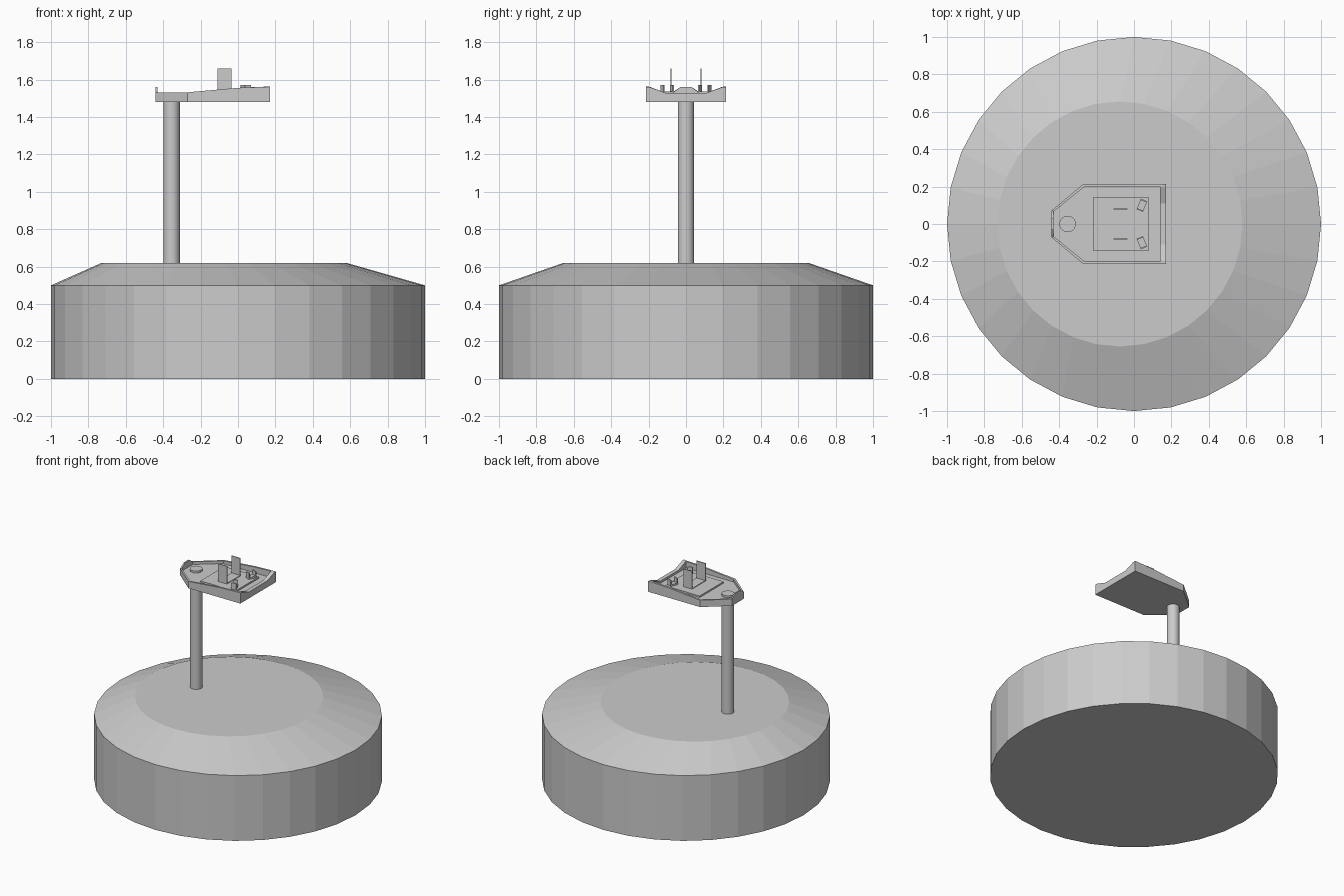
import bpy, bmesh
from math import cos, sin, pi, radians

if "Cube" in bpy.data.objects:
    bpy.data.objects.remove(bpy.data.objects["Cube"])


def finish(name, bm):
    bmesh.ops.recalc_face_normals(bm, faces=bm.faces)
    me = bpy.data.meshes.new(name)
    bm.to_mesh(me)
    bm.free()
    ob = bpy.data.objects.new(name, me)
    bpy.context.collection.objects.link(ob)
    return ob


def loft(name, rings):
    """Bridge equal-length rings of points and cap both ends."""
    bm = bmesh.new()
    loops = [[bm.verts.new(p) for p in ring] for ring in rings]
    n = len(loops[0])
    for a, b in zip(loops, loops[1:]):
        for i in range(n):
            j = (i + 1) % n
            bm.faces.new((a[i], a[j], b[j], b[i]))
    bm.faces.new(loops[0])
    bm.faces.new(loops[-1])
    return finish(name, bm)


def circle(x, r, z, n):
    return [(x + r * cos(2 * pi * i / n), r * sin(2 * pi * i / n), z) for i in range(n)]


def box(name, x, y, z, size, rot=0, offset=0):
    """Box with its base at z; offset slides it along its own rotated y axis."""
    bm = bmesh.new()
    bmesh.ops.create_cube(bm, size=1)
    for v in bm.verts:
        v.co.x *= size[0]
        v.co.y = v.co.y * size[1] + offset
        v.co.z = (v.co.z + 0.5) * size[2]
    ob = finish(name, bm)
    ob.location = (x, y, z)
    ob.rotation_euler.z = rot
    return ob


# Round base with an off-centre flat top
loft("base", [circle(0, 1, 0, 32), circle(0, 1, 0.5, 32), circle(-0.075, 0.655, 0.62, 32)])

# Support post, ending just above the deck
post = loft("post", [circle(-0.355, 0.044, 0.62, 20), circle(-0.355, 0.044, 1.527, 20)])
post.select_set(True)
bpy.context.view_layer.objects.active = post
bpy.ops.object.shade_smooth_by_angle(angle=radians(40))

# Boat-shaped platform: half outline as outer x, y, inner x, y, rim height
half = [(-0.44, 0.03, -0.43, 0.03, 1.56),
        (-0.44, 0.072, -0.43, 0.066, 1.532),
        (-0.27, 0.215, -0.264, 0.2, 1.532),
        (0.0, 0.215, 0.0, 0.2, 1.556),
        (0.17, 0.215, 0.14, 0.2, 1.562),
        (0.17, 0.195, 0.14, 0.19, 1.56),
        (0.17, 0.11, 0.14, 0.11, 1.529)]
outline = half + [(a, -b, c, -d, z) for a, b, c, d, z in reversed(half)]
loft("hull", [[(p[0], p[1], 1.48) for p in outline],
              [(p[0], p[1], p[4]) for p in outline],
              [(p[2], p[3], p[4]) for p in outline],
              [(p[2], p[3], 1.512) for p in outline]])

# Raised deck and the slab between the upright panels
box("raised_deck", -0.07, 0, 1.505, (0.295, 0.29, 0.019))
box("centre_slab", -0.0725, 0, 1.515, (0.074, 0.16, 0.014))

# Upright panels and angled seats on both sides
for side, label in ((1, "left"), (-1, "right")):
    box(f"panel_{label}", -0.0725, side * 0.08, 1.515, (0.074, 0.006, 0.145))
    turn = -side * radians(22)
    box(f"seat_{label}", 0.042, side * 0.1, 1.515, (0.036, 0.06, 0.022), turn)
    for end in (1, -1):
        box(f"seat_arm_{label}", 0.042, side * 0.1, 1.515,
            (0.036, 0.007, 0.057), turn, end * 0.027)
